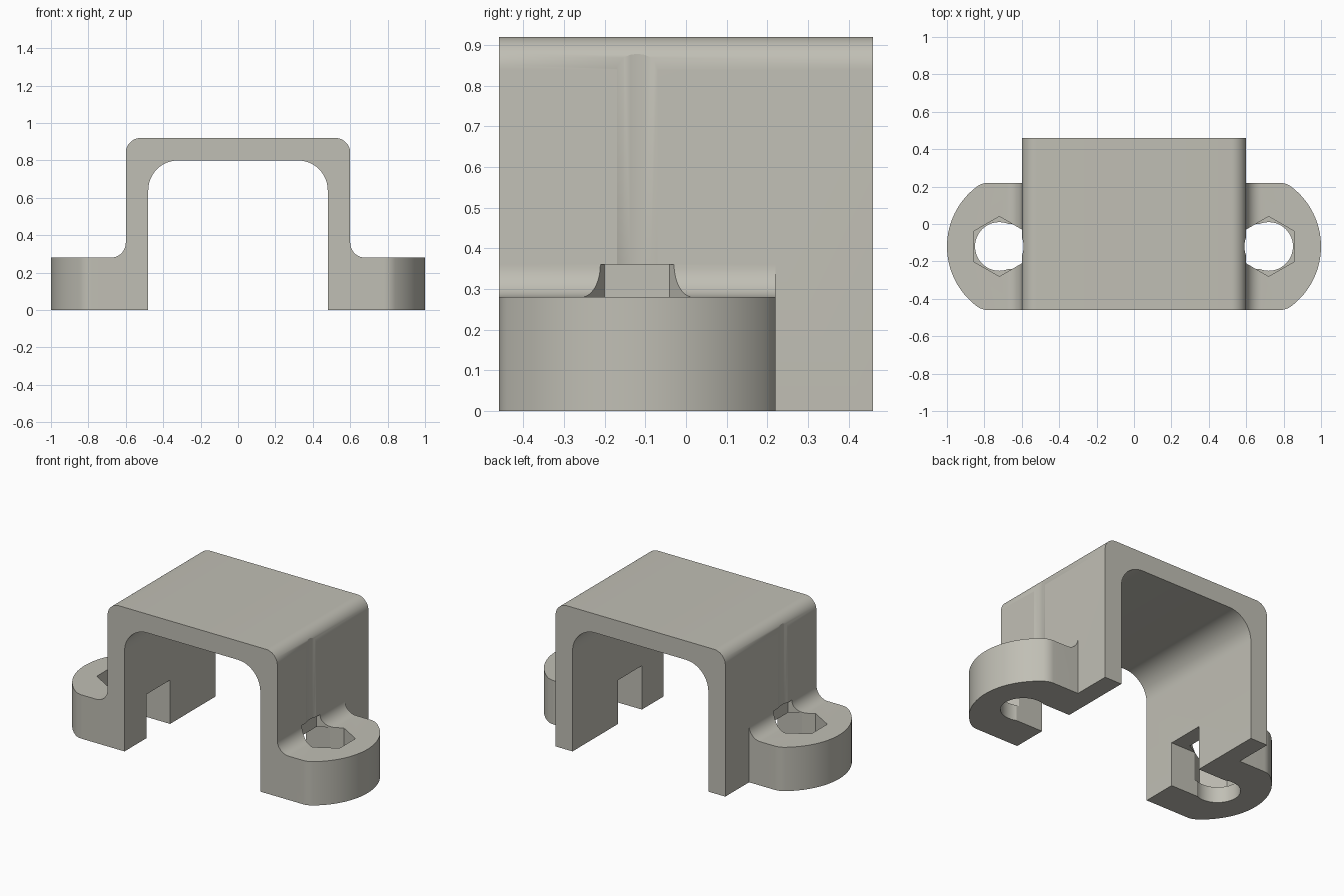
import bpy, bmesh, math

if "Cube" in bpy.data.objects:
    bpy.data.objects.remove(bpy.data.objects["Cube"])

CY = -0.12          # y centre of the feet and bolt holes
HX = 0.72           # x of the bolt holes


def arc(cx, cy, r, a0, a1, n=12):
    """Points along an arc, angles in degrees."""
    return [(cx + r * math.cos(math.radians(a0 + (a1 - a0) * i / n)),
             cy + r * math.sin(math.radians(a0 + (a1 - a0) * i / n))) for i in range(n + 1)]


def prism(name, pts, lo, hi, axis):
    """Extrude a 2D outline along 'Y' (points are x, z) or 'Z' (points are x, y)."""
    put = (lambda p: (p[0], lo, p[1])) if axis == 'Y' else (lambda p: (p[0], p[1], lo))
    bm = bmesh.new()
    face = bm.faces.new([bm.verts.new(put(p)) for p in pts])
    ext = bmesh.ops.extrude_face_region(bm, geom=[face])
    verts = [g for g in ext['geom'] if isinstance(g, bmesh.types.BMVert)]
    d = hi - lo
    bmesh.ops.translate(bm, verts=verts, vec=(0, d, 0) if axis == 'Y' else (0, 0, d))
    bmesh.ops.recalc_face_normals(bm, faces=bm.faces)
    me = bpy.data.meshes.new(name)
    bm.to_mesh(me)
    bm.free()
    ob = bpy.data.objects.new(name, me)
    bpy.context.collection.objects.link(ob)
    return ob


def combine(ob, other, op):
    """Apply a boolean and discard the helper."""
    m = ob.modifiers.new(op, 'BOOLEAN')
    m.operation, m.object, m.solver = op, other, 'EXACT'
    bpy.context.view_layer.objects.active = ob
    bpy.ops.object.modifier_apply(modifier=m.name)
    bpy.data.objects.remove(other)


def flip(pts, s):
    return [(s * x, y) for x, y in pts]


# Arched bridge: rounded outer corners, larger inner radius
half = [(0.48, 0), (0.6, 0)] + arc(0.52, 0.84, 0.08, 0, 90)
inner = arc(0.32, 0.64, 0.16, 90, 0)
profile = half + flip(half, -1)[::-1] + flip(inner, -1)[::-1] + inner
bracket = prism("bracket", profile, -0.46, 0.46, 'Y')

# Foot side profile with the fillet that runs up the wall
foot_side = [(0.54, 0), (1.2, 0), (1.2, 0.28)] + arc(0.68, 0.36, 0.08, 270, 180) + [(0.54, 0.36)]

# Foot plan: broad round nose with softened corners
corner = math.degrees(math.atan2(0.24, 0.18))
upper = [(0.5, CY + 0.34)] + arc(0.78, CY + 0.24, 0.1, 90, corner, 8)
nose = arc(0.6, CY, 0.4, corner, -corner, 32)[1:-1]
lower = [(x, 2 * CY - y) for x, y in reversed(upper)]
foot_plan = upper + nose + lower

for s in (1, -1):
    foot = prism("foot", flip(foot_side, s), -0.8, 0.6, 'Y')
    combine(foot, prism("plan", flip(foot_plan, s), -0.2, 0.6, 'Z'), 'INTERSECT')
    combine(bracket, foot, 'UNION')

for s in (1, -1):
    # Bolt hole, whose bore also grazes the wall above
    bore = arc(HX, CY, 0.13, 0, 360, 48)[:-1]
    combine(bracket, prism("bore", flip(bore, s), -0.1, 1.1, 'Z'), 'DIFFERENCE')
    # Hexagonal nut pocket
    hexagon = arc(HX, CY, 0.16, 30, 390, 6)[:-1]
    combine(bracket, prism("pocket", flip(hexagon, s), 0.1, 0.36, 'Z'), 'DIFFERENCE')
    # Slot from the inner wall into the bolt hole
    slot = [(0.4, CY - 0.12), (HX, CY - 0.12), (HX, CY + 0.12), (0.4, CY + 0.12)]
    combine(bracket, prism("slot", flip(slot, s), -0.1, 0.28, 'Z'), 'DIFFERENCE')

# Single warm grey finish
mat = bpy.data.materials.new("warm_grey")
mat.diffuse_color = (0.53, 0.52, 0.46, 1)
mat.use_nodes = True
mat.node_tree.nodes["Principled BSDF"].inputs["Base Color"].default_value = mat.diffuse_color
bracket.data.materials.clear()
bracket.data.materials.append(mat)
for p in bracket.data.polygons:
    p.material_index = 0

bpy.ops.object.select_all(action='DESELECT')
bracket.select_set(True)
bpy.context.view_layer.objects.active = bracket
bpy.ops.object.shade_smooth_by_angle(angle=math.radians(25))
